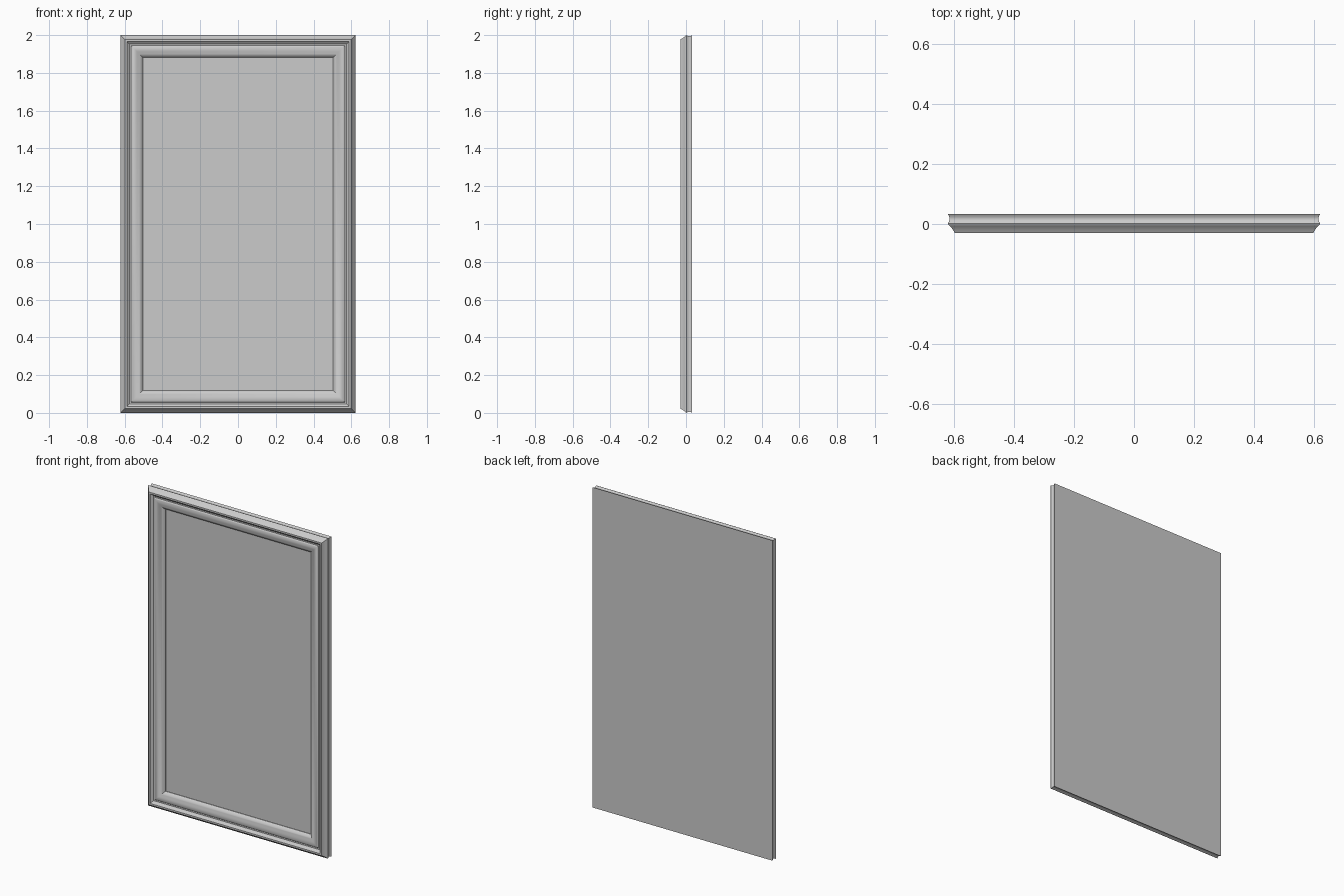
import bpy
import bmesh
import math

if "Cube" in bpy.data.objects:
    bpy.data.objects.remove(bpy.data.objects["Cube"], do_unlink=True)

HALF_W, HEIGHT = 0.622, 2.0


def make_material(name, value):
    mat = bpy.data.materials.new(name)
    mat.use_nodes = True
    colour = (value, value, value, 1.0)
    mat.diffuse_color = colour
    mat.node_tree.nodes["Principled BSDF"].inputs["Base Color"].default_value = colour
    return mat


def loft_rectangles(name, profile, mat, cap_start=False, cap_end=False):
    """Sweep (inset, depth) profile points around the rectangle with mitred corners."""
    bm = bmesh.new()
    rings = []
    for inset, y in profile:
        w, lo, hi = HALF_W - inset, inset, HEIGHT - inset
        rings.append([bm.verts.new(p) for p in
                      ((-w, y, lo), (w, y, lo), (w, y, hi), (-w, y, hi))])
    for a, b in zip(rings, rings[1:]):
        for i in range(4):
            j = (i + 1) % 4
            bm.faces.new((a[i], a[j], b[j], b[i]))
    if cap_start:
        bm.faces.new(rings[0][::-1])
    if cap_end:
        bm.faces.new(rings[-1])
    bmesh.ops.recalc_face_normals(bm, faces=bm.faces)
    mesh = bpy.data.meshes.new(name)
    bm.to_mesh(mesh)
    bm.free()
    obj = bpy.data.objects.new(name, mesh)
    bpy.context.collection.objects.link(obj)
    mesh.materials.append(mat)
    bpy.ops.object.select_all(action="DESELECT")
    obj.select_set(True)
    bpy.context.view_layer.objects.active = obj
    bpy.ops.object.shade_smooth_by_angle(angle=math.radians(30))
    return obj


def arc(start, end, bulge, steps=6):
    """Shallow curve between two profile points, bulging to one side."""
    (x0, y0), (x1, y1) = start, end
    length = math.hypot(x1 - x0, y1 - y0)
    nx, ny = (y1 - y0) / length, -(x1 - x0) / length
    pts = []
    for k in range(steps + 1):
        t = k / steps
        b = bulge * math.sin(math.pi * t)
        pts.append((x0 + (x1 - x0) * t + nx * b, y0 + (y1 - y0) * t + ny * b))
    return pts


grey = make_material("plain grey", 0.6)

# Moulding: grooved side, bevelled lip, step down, rounded inner bead
profile = arc((0.0, 0.033), (0.0, 0.002), -0.006)
profile += arc((0.001, -0.001), (0.023, -0.030), -0.002, 4)
profile += [(0.034, -0.030), (0.037, -0.022), (0.048, -0.013), (0.056, -0.013)]
profile += arc((0.060, -0.016), (0.090, -0.016), 0.004)
profile += arc((0.095, -0.014), (0.119, 0.004), 0.003)[1:]
profile += [(0.119, 0.010)]
# The first depth is the back, which is closed by a flat backing
profile = [(max(i, 0.0), y) for i, y in profile] if min(i for i, _ in profile) < 0 and \
    max(i for i, _ in profile[:7]) < 0.003 else profile
loft_rectangles("moulded_frame", profile, grey, cap_start=True)

# Flat inner panel
loft_rectangles("inner_panel", [(0.119, 0.030), (0.119, 0.007)], grey,
                cap_start=True, cap_end=True)
